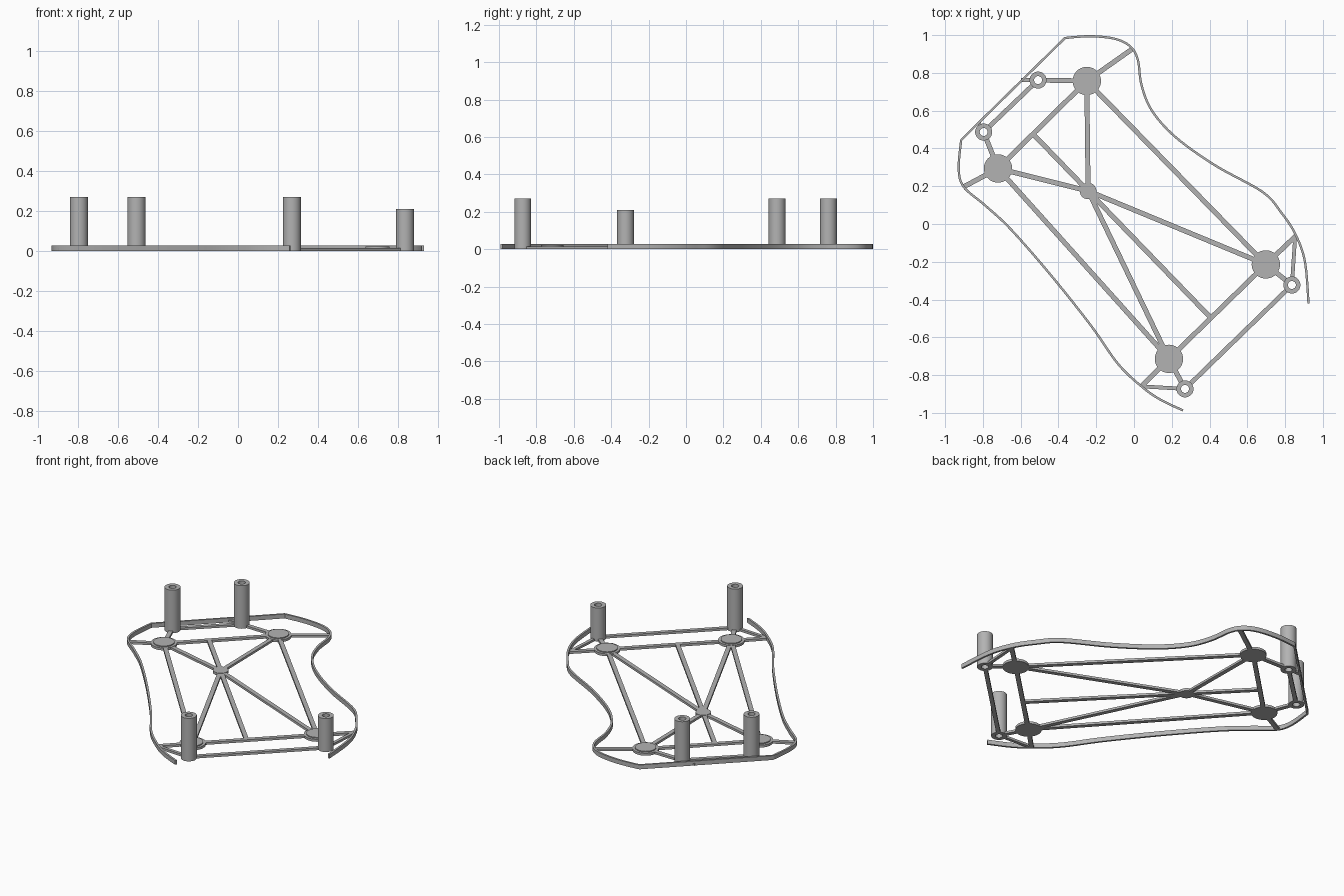
import bpy
import bmesh
import math
from mathutils import Vector

cube = bpy.data.objects.get("Cube")
if cube:
    bpy.data.objects.remove(cube, do_unlink=True)

GREY = (0.45, 0.45, 0.45, 1)
grey = bpy.data.materials.new("plain grey")
grey.use_nodes = True
grey.diffuse_color = GREY
grey.node_tree.nodes["Principled BSDF"].inputs["Base Color"].default_value = GREY


def finish(name, bm, smooth=False):
    """Turn a bmesh into a named grey object."""
    bmesh.ops.recalc_face_normals(bm, faces=bm.faces)
    mesh = bpy.data.meshes.new(name)
    bm.to_mesh(mesh)
    bm.free()
    mesh.materials.append(grey)
    obj = bpy.data.objects.new(name, mesh)
    bpy.context.collection.objects.link(obj)
    if smooth:
        bpy.ops.object.select_all(action="DESELECT")
        obj.select_set(True)
        bpy.context.view_layer.objects.active = obj
        bpy.ops.object.shade_smooth_by_angle(angle=math.radians(35))
    return obj


def lathe(name, centre, profile, closed=False, sides=40):
    """Spin a (radius, height) profile around a vertical axis."""
    bm = bmesh.new()
    verts = [bm.verts.new((r, 0, z)) for r, z in profile]
    edges = [bm.edges.new(pair) for pair in zip(verts, verts[1:])]
    if closed:
        edges.append(bm.edges.new((verts[-1], verts[0])))
    bmesh.ops.spin(bm, geom=verts + edges, cent=(0, 0, 0), axis=(0, 0, 1),
                   angle=math.tau, steps=sides, use_duplicate=False)
    bmesh.ops.remove_doubles(bm, verts=bm.verts, dist=0.0001)
    obj = finish(name, bm, smooth=True)
    obj.location = (centre.x, centre.y, 0)
    return obj


def ribbon(name, path, width, height, smooth=False):
    """Sweep an upright rectangle along a flat path."""
    bm = bmesh.new()
    rings = []
    for i, point in enumerate(path):
        before = path[max(i - 1, 0)]
        after = path[min(i + 1, len(path) - 1)]
        along = (after - before).normalized()
        side = Vector((-along.y, along.x)) * width / 2
        left, right = point + side, point - side
        rings.append([bm.verts.new((p.x, p.y, z)) for p, z in
                      ((left, 0), (right, 0), (right, height), (left, height))])
    for a, b in zip(rings, rings[1:]):
        for i in range(4):
            j = (i + 1) % 4
            bm.faces.new((a[i], a[j], b[j], b[i]))
    bm.faces.new(rings[0])
    bm.faces.new(rings[-1])
    return finish(name, bm, smooth)


def spline(points, steps=8):
    """Smooth curve through the points."""
    points = [Vector(p) for p in points]
    ends = [points[0]] + points + [points[-1]]
    result = []
    for a, b, c, d in zip(ends, ends[1:], ends[2:], ends[3:]):
        for i in range(steps):
            t = i / steps
            result.append(b + (c - a) * t / 2
                          + (a * 2 - b * 5 + c * 4 - d) * t * t / 2
                          + (b * 3 - a - c * 3 + d) * t ** 3 / 2)
    return result + [points[-1]]


# Outer rim: two flowing sides joined by a straight back edge
left_side = [(.26, -.987), (.14, -.93), (.04, -.86), (-.085, -.74), (-.23, -.535),
             (-.445, -.265), (-.655, -.025), (-.79, .1), (-.9, .195), (-.928, .29),
             (-.915, .445)]
right_side = [(-.365, .985), (-.23, .994), (-.1, .98), (-.02, .94), (.02, .87),
              (.04, .735), (.095, .6), (.22, .46), (.43, .31), (.68, .17),
              (.78, .06), (.855, -.055), (.905, -.2), (.924, -.42)]
ribbon("outer_rim", spline(left_side) + spline(right_side), 0.012, 0.027, smooth=True)

# Mounting pads and central hub
pads = {
    "back_right": Vector((-.25, .757)),
    "side_right": Vector((-.72, .294)),
    "side_left": Vector((.698, -.214)),
    "front_left": Vector((.185, -.714)),
}
for name, centre in pads.items():
    lathe(name + "_pad", centre, [(0, 0), (.075, 0), (.075, .015), (.06, .015),
                                  (.06, .021), (0, .021)])
hub = Vector((-.243, .175))
lathe("central_hub", hub, [(0, 0), (.044, 0), (.044, .016), (0, .016)])

# Hollow posts
posts = {
    "back_right": (Vector((-.508, .762)), .27),
    "side_right": (Vector((-.796, .487)), .27),
    "side_left": (Vector((.836, -.323)), .21),
    "front_left": (Vector((.27, -.873)), .27),
}
for name, (centre, top) in posts.items():
    lathe(name + "_post", centre, [(.021, 0), (.045, 0), (.045, top), (.021, top)],
          closed=True)


def strut(name, start, end, width=0.026, trim_start=0.0, trim_end=0.0):
    """Flat bar between two points, shortened where it meets a hollow post."""
    start, end = Vector(start), Vector(end)
    along = (end - start).normalized()
    ribbon(name, [start + along * trim_start, end - along * trim_end], width, 0.014)


# Frame between the pads
order = ["back_right", "side_right", "front_left", "side_left"]
for a, b in zip(order, order[1:] + order[:1]):
    strut("frame_bar_" + a, pads[a], pads[b])
strut("centre_bar", (-.534, .476), (.407, -.497))

# Spokes to the hub, arms to the rim and links to the posts
rim_ends = {
    "back_right": (-.01, .926),
    "side_right": (-.905, .195),
    "side_left": (.857, -.063),
    "front_left": (.042, -.857),
}
brace_ends = {
    "back_right": (-.598, .762),
    "side_right": (-.822, .535),
    "side_left": (.853, -.07),
    "front_left": (.045, -.86),
}
WALL = 0.03
for name, centre in pads.items():
    post = posts[name][0]
    strut(name + "_spoke", centre, hub)
    strut(name + "_rim_arm", centre, rim_ends[name])
    strut(name + "_post_link", centre, post, trim_end=WALL)
    strut(name + "_post_brace", brace_ends[name], post, width=0.02, trim_end=WALL)

# Bars joining each pair of posts
for name, a, b in (("back", "back_right", "side_right"),
                   ("front", "side_left", "front_left")):
    strut(name + "_post_bar", posts[a][0], posts[b][0], width=0.024,
          trim_start=WALL, trim_end=WALL)
